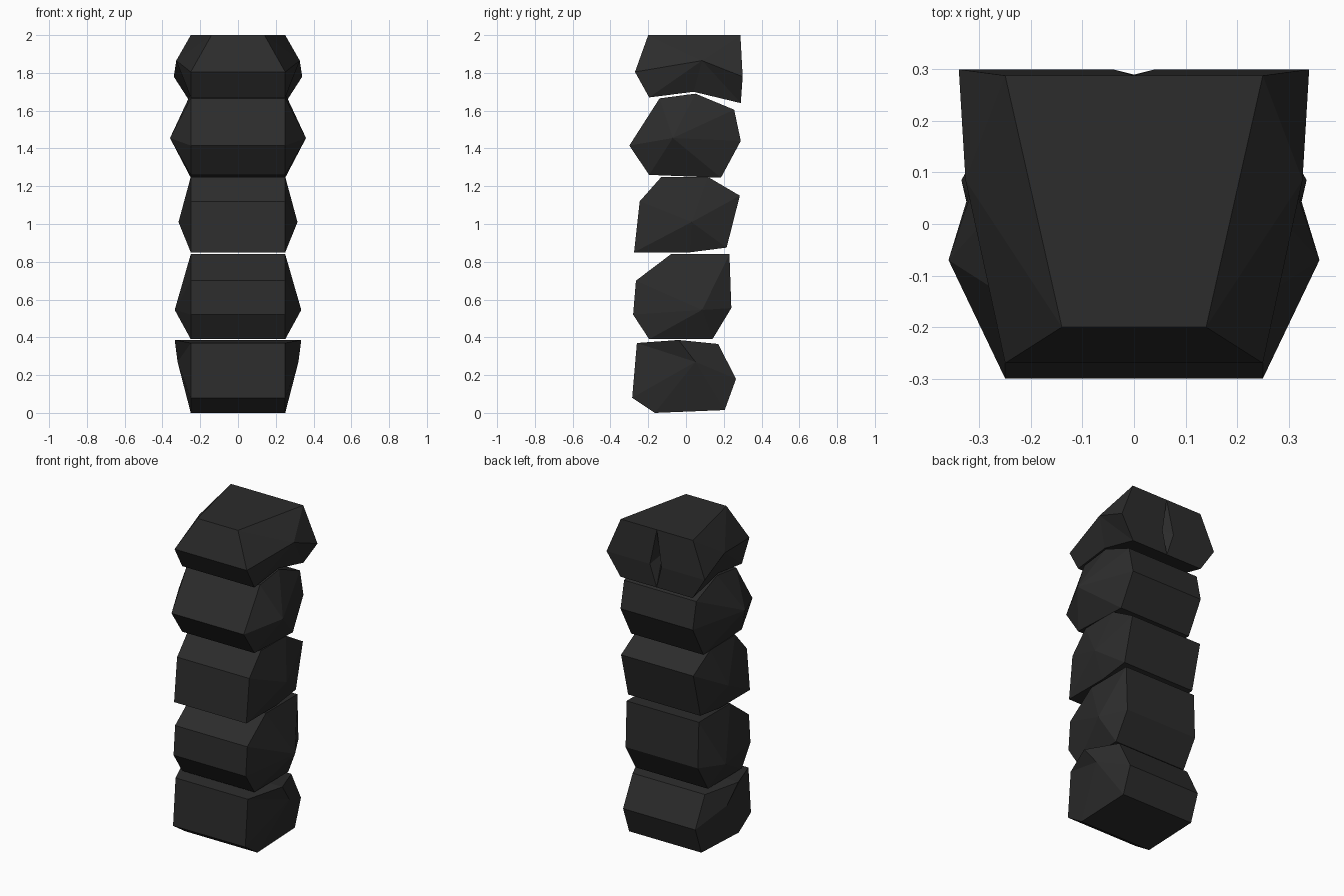
import bpy
import bmesh

cube = bpy.data.objects.get("Cube")
if cube:
    bpy.data.objects.remove(cube, do_unlink=True)

stone_mat = bpy.data.materials.new("charcoal_stone")
stone_mat.use_nodes = True
colour = (0.025, 0.025, 0.025, 1)
stone_mat.diffuse_color = colour
bsdf = stone_mat.node_tree.nodes["Principled BSDF"]
bsdf.inputs["Base Color"].default_value = colour
bsdf.inputs["Roughness"].default_value = 0.9

HALF = 0.25  # usual half width of a stone


def stone(name, profile, peak, seam=None):
    """Side profile (y, z[, half width]) spanned across x, each end rising to a peak.
    seam = (first profile index, dent half width, dent y, dent z) cuts a slit in the back."""
    bm = bmesh.new()
    sides = []
    for s in (-1, 1):
        ring = [bm.verts.new((s * (p[2] if len(p) > 2 else HALF), p[0], p[1]))
                for p in profile]
        tip = bm.verts.new((s * peak[0], peak[1], peak[2]))
        for i in range(len(ring)):
            bm.faces.new((ring[i - 1], ring[i], tip))
        sides.append(ring)
    left, right = sides
    n = len(profile)
    slit = (seam[0], seam[0] + 1) if seam else ()
    for i in range(n):
        if i not in slit:
            j = (i + 1) % n
            bm.faces.new((left[i], left[j], right[j], right[i]))
    if seam:
        first, width, dent_y, dent_z = seam
        a, b, c = first, first + 1, first + 2
        top = bm.verts.new((0, *profile[a][:2]))
        low = bm.verts.new((0, *profile[c][:2]))
        dent = bm.verts.new((0, dent_y, dent_z))
        for s, ring in zip((-1, 1), sides):
            lip = bm.verts.new((s * width, *profile[b][:2]))
            bm.faces.new((top, lip, ring[b], ring[a]))
            bm.faces.new((lip, low, ring[c], ring[b]))
            bm.faces.new((top, lip, dent))
            bm.faces.new((lip, low, dent))
        # Stitch the neighbouring faces to the seam ends
        for mid, k, other in ((top, a, a - 1), (low, c, c + 1)):
            old = next(f for f in left[k].link_faces if right[k] in f.verts)
            bm.faces.remove(old)
            bm.faces.new((left[k], mid, right[k], right[other], left[other]))
    bmesh.ops.recalc_face_normals(bm, faces=bm.faces)
    mesh = bpy.data.meshes.new(name)
    bm.to_mesh(mesh)
    bm.free()
    mesh.materials.append(stone_mat)
    obj = bpy.data.objects.new(name, mesh)
    bpy.context.collection.objects.link(obj)
    return obj


# Stones from the ground up
stone("base_stone",
      [(-.26, .37), (-.04, .386, .335), (.17, .365), (.265, .18),
       (.205, .015), (-.165, 0), (-.285, .08)],
      (.32, .05, .27))
stone("second_stone",
      [(-.265, .70), (-.08, .84), (.23, .84), (.24, .555),
       (.14, .39), (-.195, .39), (-.28, .52)],
      (.335, .085, .545))
stone("middle_stone",
      [(-.245, 1.12), (-.13, 1.25), (.115, 1.25), (.285, 1.15),
       (.215, .875), (.02, .85), (-.275, .85)],
      (.315, .03, 1.01))
stone("fourth_stone",
      [(-.14, 1.665), (.05, 1.69), (.255, 1.605), (.29, 1.44),
       (.185, 1.245), (-.195, 1.26), (-.30, 1.415)],
      (.36, -.07, 1.455))
# Top stone with a slit in its back
stone("top_stone",
      [(-.20, 2, .14), (.288, 2), (.30, 1.78, .34), (.29, 1.64),
       (.04, 1.70), (-.195, 1.67), (-.27, 1.805)],
      (.327, .085, 1.865), seam=(1, .04, .23, 1.83))
